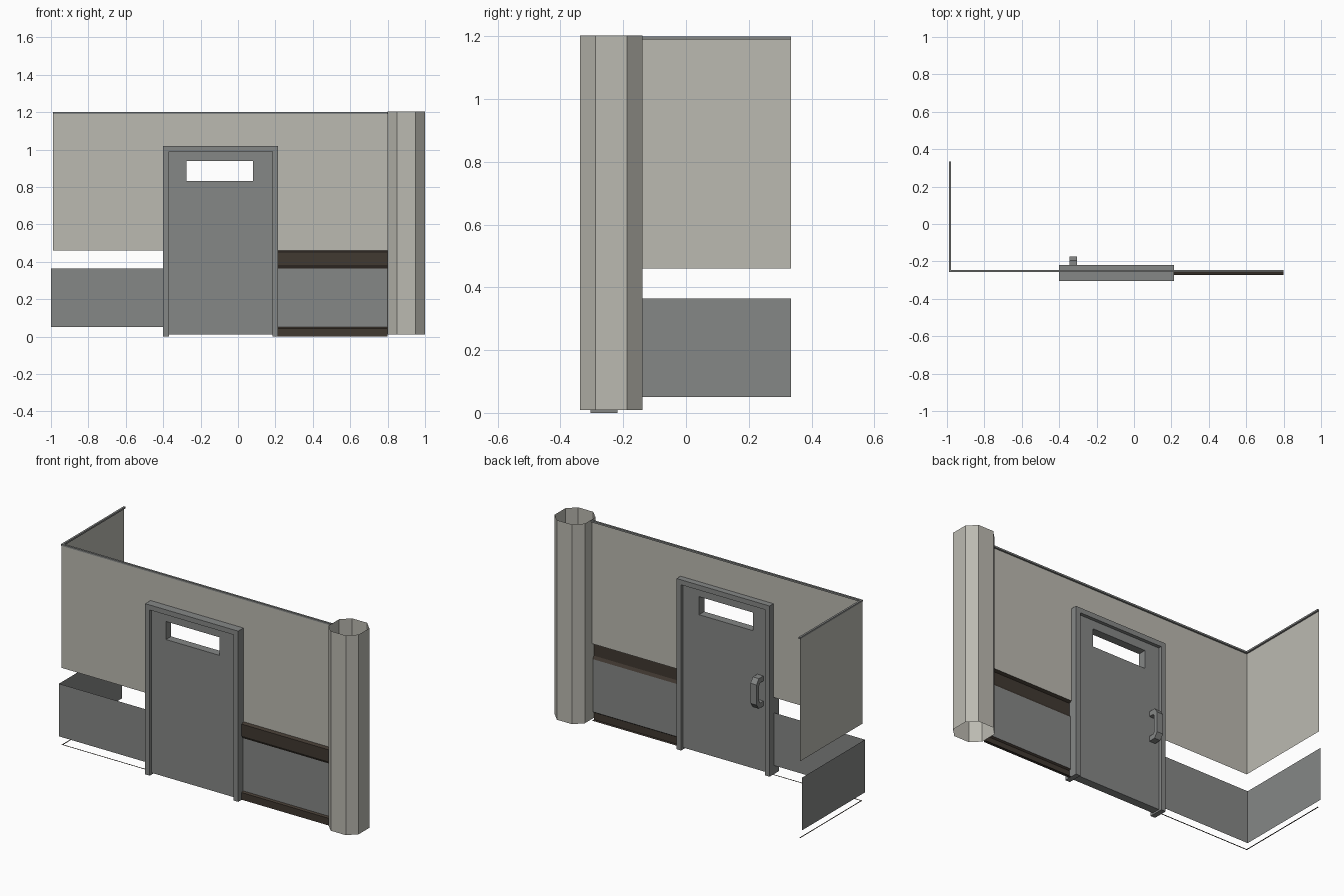
import bpy, bmesh

if "Cube" in bpy.data.objects:
    bpy.data.objects.remove(bpy.data.objects["Cube"])

# ---- flat colours ----
def material(name, rgb):
    m = bpy.data.materials.new(name)
    m.diffuse_color = (*rgb, 1)
    m.use_nodes = True
    m.node_tree.nodes["Principled BSDF"].inputs["Base Color"].default_value = m.diffuse_color
    return m

PALE = material("warm_pale_grey", (0.50, 0.49, 0.44))
GREY = material("mid_grey", (0.235, 0.242, 0.238))
DARK = material("dark_brown", (0.053, 0.041, 0.031))

# ---- helpers ----
def make(name, verts, faces, mat, fix=False):
    me = bpy.data.meshes.new(name)
    me.from_pydata(verts, [], faces)
    me.materials.append(mat)
    if fix:
        bm = bmesh.new()
        bm.from_mesh(me)
        bmesh.ops.recalc_face_normals(bm, faces=bm.faces)
        bm.to_mesh(me)
        bm.free()
    ob = bpy.data.objects.new(name, me)
    bpy.context.collection.objects.link(ob)
    return ob

def sheet(name, path, z0, z1, mat):
    """Open upright sheet along an xy path."""
    n = len(path)
    v = [(x, y, z) for z in (z0, z1) for x, y in path]
    return make(name, v, [(i, i + 1, n + i + 1, n + i) for i in range(n - 1)], mat)

def strip(name, profile, x0, x1, mat):
    """Open yz profile (bottom to top) run along x."""
    n = len(profile)
    v = [(x, y, z) for x in (x0, x1) for y, z in profile]
    return make(name, v, [(i, n + i, n + i + 1, i + 1) for i in range(n - 1)], mat)

def band(name, outer, inner, a, b, to_xyz, mat, closed=False):
    """Solid band between two matching outlines, extruded from a to b."""
    n = len(outer)
    v = [to_xyz(p, d) for d in (a, b) for p in outer + inner]
    f = []
    for i in range(n if closed else n - 1):
        j = (i + 1) % n
        f += [(i, j, n + j, n + i), (2*n + i, 3*n + i, 3*n + j, 2*n + j),
              (i, 2*n + i, 2*n + j, j), (n + i, n + j, 3*n + j, 3*n + i)]
    if not closed:
        f += [(i, n + i, 3*n + i, 2*n + i) for i in (0, n - 1)]
    return make(name, v, f, mat, fix=True)

xz = lambda p, d: (p[0], d, p[1])
yz = lambda p, d: (d, p[0], p[1])
xy = lambda p, d: (p[0], p[1], d)

# ---- main positions ----
DL, DR, DT = -0.40, 0.215, 1.02      # door opening
END, BACK = 0.80, 0.335              # wall ends
WY, WX = -0.255, -0.988              # upper wall planes
PY, PX = -0.262, -1.0                # lower panel planes

# upper wall, around the door
sheet("upper_wall_left", [(WX, BACK), (WX, WY), (DL, WY)], 0.46, 1.19, PALE)
sheet("upper_wall_right", [(DR, WY), (END, WY)], 0.46, 1.19, PALE)
sheet("upper_wall_over_door", [(DL, WY), (DR, WY)], DT, 1.19, PALE)

# cap rail
band("wall_cap", [(WX - 0.002, BACK), (WX - 0.002, WY - 0.002), (END, WY - 0.002)],
     [(WX + 0.010, BACK), (WX + 0.010, WY + 0.010), (END, WY + 0.010)],
     1.19, 1.20, xy, GREY)

# lower panels
sheet("lower_panel_left", [(PX, BACK), (PX, PY), (DL, PY)], 0.05, 0.365, GREY)
sheet("lower_panel_right", [(DR, PY), (END, PY)], 0.05, 0.365, GREY)

# dark trims right of the door
strip("middle_trim", [(PY, 0.365), (-0.272, 0.382), (-0.272, 0.452), (WY, 0.46)],
      DR, END, DARK)
strip("base_trim", [(WY, 0.0), (-0.272, 0.0), (-0.272, 0.043), (PY, 0.05)],
      DR, END, DARK)

# thin floor line left of the door
path = [(WX, BACK), (WX, WY), (DL, WY)]
inner = [(WX + 0.007, BACK), (WX + 0.007, WY + 0.007), (DL, WY + 0.007)]
make("floor_line", [(x, y, 0.0005) for x, y in path + inner],
     [(0, 1, 4, 3), (1, 2, 5, 4)], DARK)

# eight-sided hollow column
A, B = 0.10, 0.05
ring = [(-B, -A), (B, -A), (A, -B), (A, B), (B, A), (-B, A), (-A, B), (-A, -B), (-B, -A)]
sheet("column", [(0.90 + x, -0.238 + y) for x, y in ring], 0.01, 1.203, PALE)

# door frame
T = 0.03
band("door_frame", [(DL, 0), (DL, DT), (DR, DT), (DR, 0)],
     [(DL + T, 0), (DL + T, DT - T), (DR - T, DT - T), (DR - T, 0)],
     -0.305, -0.218, xz, GREY)

# door leaf with window opening
def rect(x0, z0, x1, z1):
    return [(x0, z0), (x1, z0), (x1, z1), (x0, z1)]
band("door_leaf", rect(DL + T, 0.01, DR - T, DT - T), rect(-0.275, 0.832, 0.08, 0.94),
     -0.287, -0.238, xz, GREY, closed=True)

# pull handle on the back
band("door_handle",
     [(-0.238, 0.40), (-0.195, 0.40), (-0.174, 0.43), (-0.174, 0.55), (-0.195, 0.58), (-0.238, 0.58)],
     [(-0.238, 0.43), (-0.208, 0.43), (-0.198, 0.443), (-0.198, 0.537), (-0.208, 0.55), (-0.238, 0.55)],
     -0.345, -0.305, yz, GREY)
